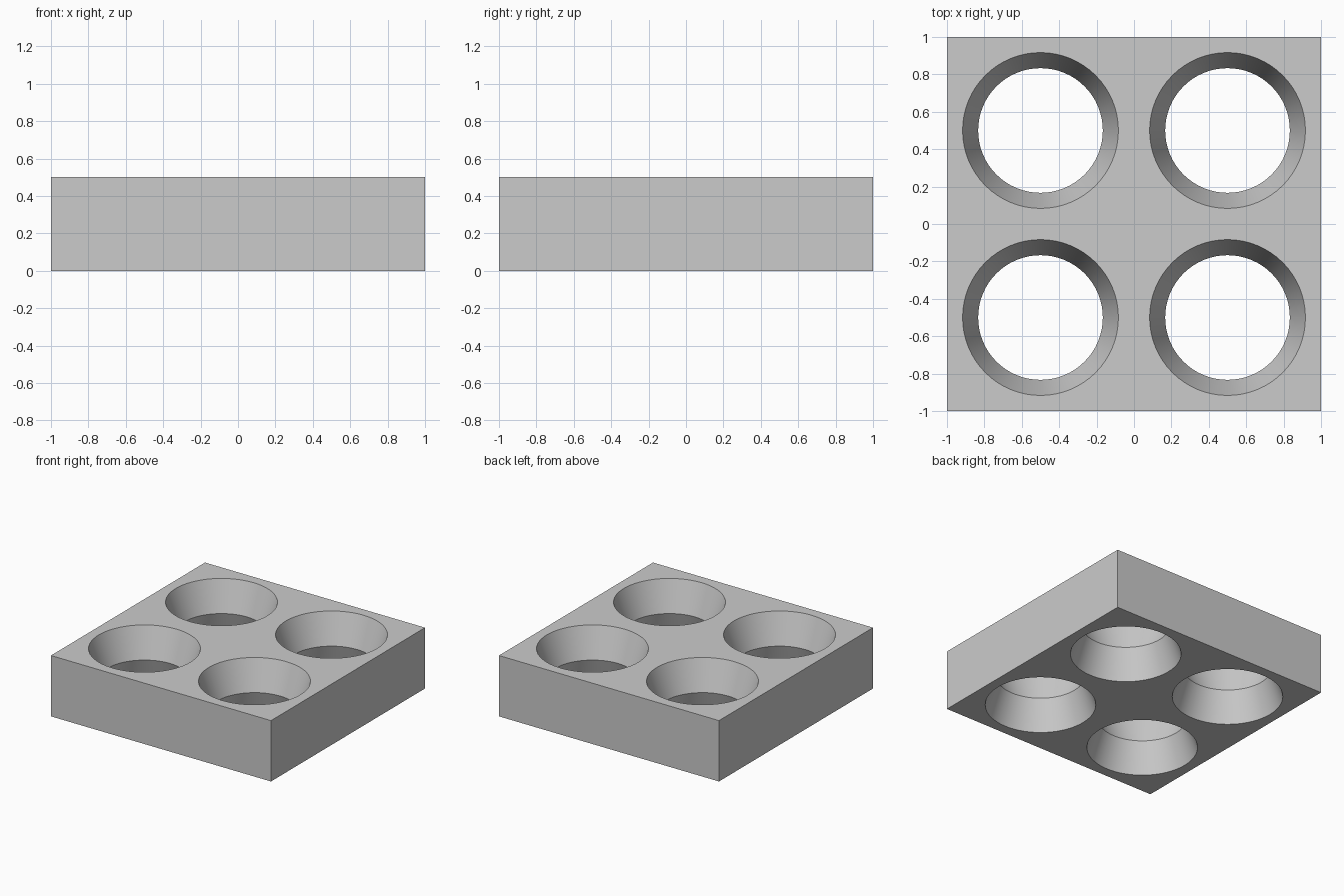
import bpy
import bmesh
from mathutils import Matrix

SIZE, HEIGHT = 2.0, 0.5
RIM, WAIST = 0.4167, 0.3333
SEGMENTS = 64
MARGIN = 0.1  # how far the cutters reach past the block

cube = bpy.data.objects.get("Cube")
if cube:
    bpy.data.objects.remove(cube, do_unlink=True)

# One plain grey for the whole block
grey = bpy.data.materials.new("plain grey")
grey.use_nodes = True
colour = (0.6, 0.6, 0.6, 1.0)
grey.diffuse_color = colour
grey.node_tree.nodes["Principled BSDF"].inputs["Base Color"].default_value = colour


def add_object(name, bm):
    mesh = bpy.data.meshes.new(name)
    bm.to_mesh(mesh)
    bm.free()
    mesh.materials.append(grey)
    obj = bpy.data.objects.new(name, mesh)
    bpy.context.collection.objects.link(obj)
    return obj


def add_hourglass(bm, x, y):
    """Closed double cone, narrowest at half the block height."""
    half = HEIGHT / 2
    wide = WAIST + (RIM - WAIST) * (half + MARGIN) / half
    rings = []
    for z, radius in ((-MARGIN, wide), (half, WAIST), (HEIGHT + MARGIN, wide)):
        ring = bmesh.ops.create_circle(bm, segments=SEGMENTS, radius=radius,
                                       matrix=Matrix.Translation((x, y, z)))
        rings.append(ring["verts"])
    for low, high in zip(rings, rings[1:]):
        for i in range(SEGMENTS):
            j = (i + 1) % SEGMENTS
            bm.faces.new((low[i], low[j], high[j], high[i]))
    bm.faces.new(rings[0])
    bm.faces.new(rings[-1])


# Square block
bm = bmesh.new()
bmesh.ops.create_cube(bm, size=1.0)
bmesh.ops.scale(bm, vec=(SIZE, SIZE, HEIGHT), verts=bm.verts)
bmesh.ops.translate(bm, vec=(0, 0, HEIGHT / 2), verts=bm.verts)
block = add_object("block", bm)

# Four waisted through holes, one in each quarter
bm = bmesh.new()
for x in (-SIZE / 4, SIZE / 4):
    for y in (-SIZE / 4, SIZE / 4):
        add_hourglass(bm, x, y)
bmesh.ops.recalc_face_normals(bm, faces=bm.faces)
cutter = add_object("hole_cutter", bm)
cutter.hide_render = True

cut = block.modifiers.new("holes", "BOOLEAN")
cut.operation = "DIFFERENCE"
cut.solver = "EXACT"
cut.object = cutter

bpy.ops.object.select_all(action="DESELECT")
block.select_set(True)
bpy.context.view_layer.objects.active = block
bpy.ops.object.modifier_apply(modifier=cut.name)
bpy.data.objects.remove(cutter, do_unlink=True)

# Smooth hole walls with crisp rims and waists
bpy.ops.object.shade_smooth_by_angle(angle=0.5)
